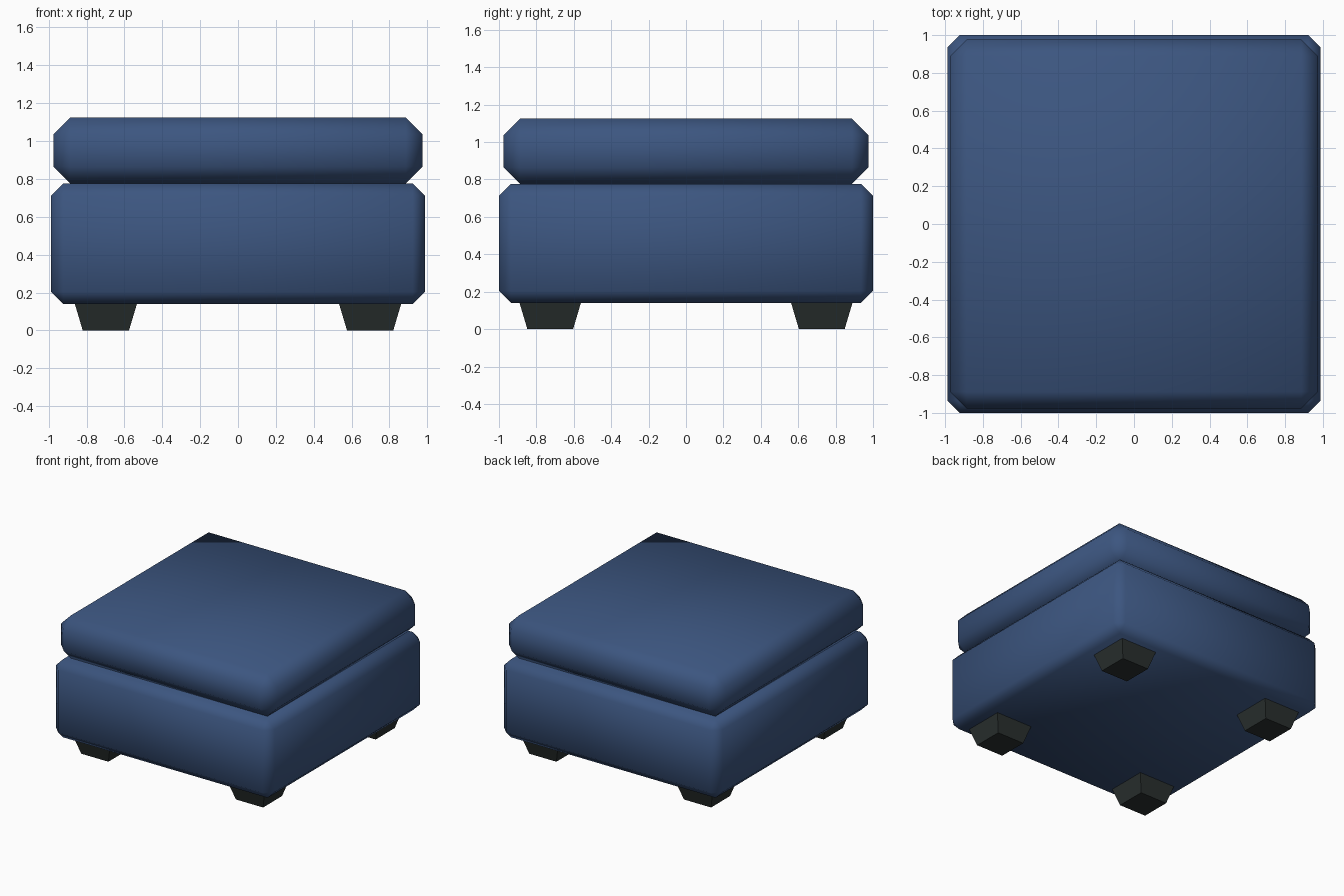
import bpy
import bmesh

cube = bpy.data.objects.get("Cube")
if cube:
    bpy.data.objects.remove(cube, do_unlink=True)


def make_material(name, rgb):
    mat = bpy.data.materials.new(name)
    mat.use_nodes = True
    mat.diffuse_color = (*rgb, 1)
    for node in mat.node_tree.nodes:
        if node.type == 'BSDF_PRINCIPLED':
            node.inputs["Base Color"].default_value = (*rgb, 1)
            node.inputs["Roughness"].default_value = 0.8
    return mat


def make_block(name, mat, center, half, z0, z1, bottom_scale=1.0, chamfer=0.0):
    """Box between two heights, optionally tapered downward or chamfered and smooth."""
    bm = bmesh.new()
    bmesh.ops.create_cube(bm, size=2)
    for v in bm.verts:
        scale = bottom_scale if v.co.z < 0 else 1.0
        v.co.x *= half[0] * scale
        v.co.y *= half[1] * scale
        v.co.z = z0 if v.co.z < 0 else z1
    if chamfer:
        bmesh.ops.bevel(bm, geom=bm.edges[:], offset=chamfer, offset_type='OFFSET',
                        segments=1, profile=0.5, affect='EDGES')
        for f in bm.faces:
            f.smooth = True
    bmesh.ops.recalc_face_normals(bm, faces=bm.faces[:])
    mesh = bpy.data.meshes.new(name)
    bm.to_mesh(mesh)
    bm.free()
    mesh.materials.append(mat)
    obj = bpy.data.objects.new(name, mesh)
    obj.location = (*center, 0)
    bpy.context.collection.objects.link(obj)
    return obj


fabric = make_material("blue fabric", (0.045, 0.092, 0.215))
wood = make_material("dark wood", (0.023, 0.030, 0.029))

# Upholstered body and the seat cushion on top
make_block("base", fabric, (0, 0), (0.987, 1.0), 0.14, 0.777, chamfer=0.064)
make_block("cushion", fabric, (0, 0), (0.975, 0.976), 0.777, 1.125, chamfer=0.088)

# Four tapered feet
for side, sx in (("right", -1), ("left", 1)):
    for end, sy in (("front", -1), ("back", 1)):
        make_block(f"{end}_{side}_foot", wood, (sx * 0.698, sy * 0.726),
                   (0.164, 0.164), 0.0, 0.14, bottom_scale=0.745)
